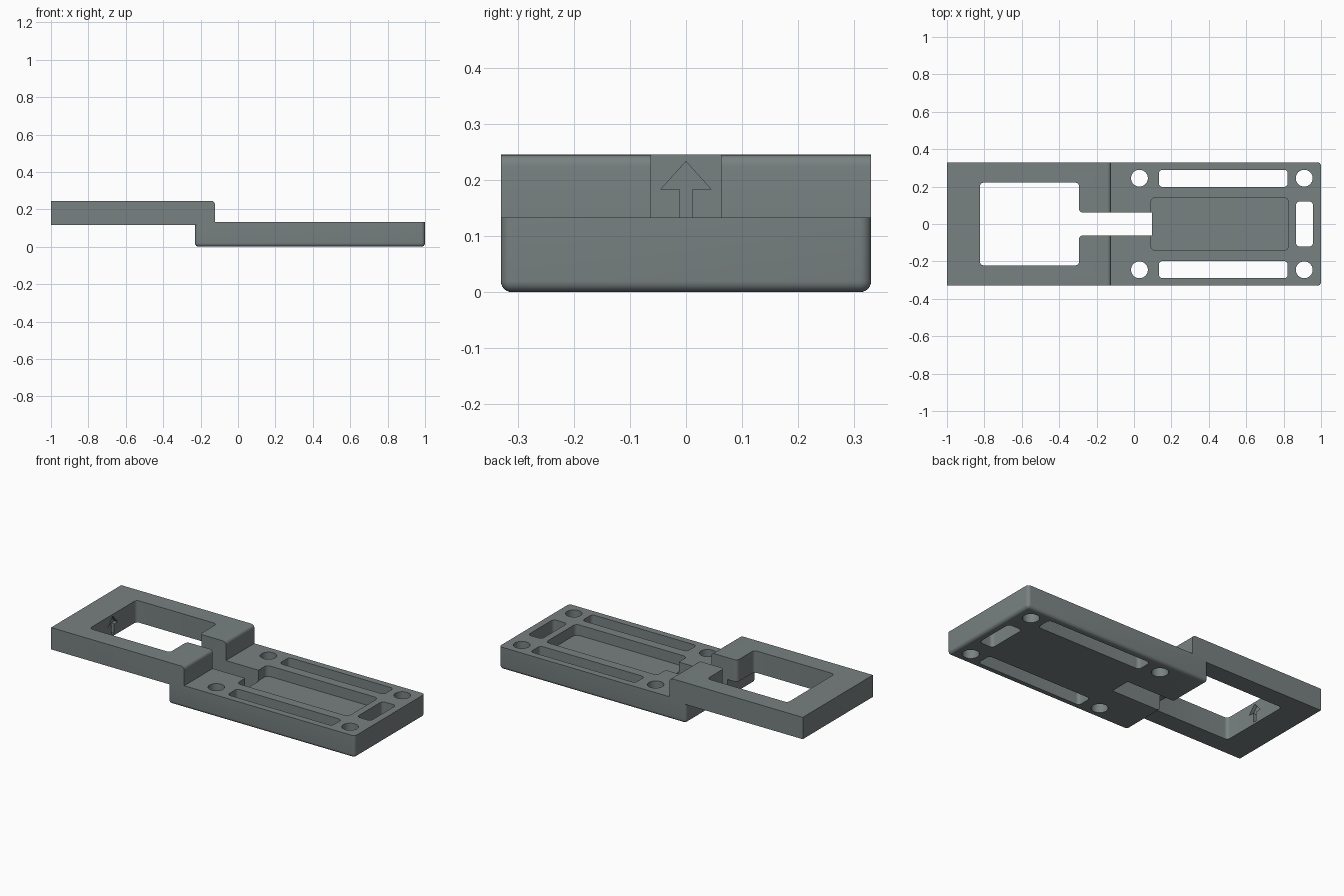
import bpy, bmesh, math
from mathutils import Vector

if "Cube" in bpy.data.objects:
    bpy.data.objects.remove(bpy.data.objects["Cube"])

grey = bpy.data.materials.new("slate grey")
grey.diffuse_color = (0.19, 0.22, 0.22, 1)
grey.use_nodes = True
grey.node_tree.nodes["Principled BSDF"].inputs["Base Color"].default_value = grey.diffuse_color


def finish(name, bm):
    bmesh.ops.recalc_face_normals(bm, faces=bm.faces[:])
    me = bpy.data.meshes.new(name)
    bm.to_mesh(me)
    bm.free()
    me.materials.append(grey)
    ob = bpy.data.objects.new(name, me)
    bpy.context.collection.objects.link(ob)
    return ob


def rounded_box(name, x0, x1, y0, y1, z0, z1, radius=0, pick=None, segments=6):
    """Box whose edges chosen by pick(midpoint, direction) are rounded."""
    bm = bmesh.new()
    bmesh.ops.create_cube(bm, size=1)
    for v in bm.verts:
        v.co = Vector(((x0 + x1) / 2 + v.co.x * (x1 - x0),
                       (y0 + y1) / 2 + v.co.y * (y1 - y0),
                       (z0 + z1) / 2 + v.co.z * (z1 - z0)))
    if radius:
        edges = []
        for e in bm.edges:
            a, b = e.verts[0].co, e.verts[1].co
            if pick((a + b) / 2, (b - a).normalized()):
                edges.append(e)
        bmesh.ops.bevel(bm, geom=edges, offset=radius, segments=segments,
                        profile=0.5, affect='EDGES')
    return finish(name, bm)


def prism(name, points, offset):
    """Extrude a flat outline along an offset."""
    bm = bmesh.new()
    face = bm.faces.new([bm.verts.new(p) for p in points])
    ext = bmesh.ops.extrude_face_region(bm, geom=[face])
    bmesh.ops.translate(bm, vec=offset,
                        verts=[g for g in ext['geom'] if isinstance(g, bmesh.types.BMVert)])
    return finish(name, bm)


def upright(mid, d):
    return abs(d.z) > 0.9


def opening(name, x0, x1, y0, y1, z0=-0.1, radius=0.02):
    return rounded_box(name, x0, x1, y0, y1, z0, 0.4, radius, upright)


def combine(target, tool, operation):
    mod = target.modifiers.new(tool.name, 'BOOLEAN')
    mod.operation, mod.solver, mod.object = operation, 'EXACT', tool
    bpy.context.view_layer.objects.active = target
    bpy.ops.object.modifier_apply(modifier=mod.name)
    bpy.data.objects.remove(tool)


W = 0.33

# Lower plate: rounded upright corners and bottom rim
body = rounded_box("stepped_bracket", -0.23, 1, -W, W, 0, 0.133, 0.02,
                   lambda m, d: abs(d.z) > 0.9 or m.z < 0.01)

# Raised plate: rounded top edge above the step
raised = rounded_box("raised_plate", -1, -0.123, -W, W, 0.115, 0.245, 0.02,
                     lambda m, d: abs(d.y) > 0.9 and m.x > -0.2 and m.z > 0.2)
combine(body, raised, 'UNION')

# Window joined to the narrow slot, with softened corners at the mouth
wx0, wx1, wy, sx, sy, r = -0.824, -0.294, 0.221, 0.095, 0.062, 0.02


def arc(cx, cy, a0, a1, n=6):
    for i in range(n + 1):
        a = math.radians(a0 + (a1 - a0) * i / n)
        yield (cx + r * math.cos(a), cy + r * math.sin(a))


half = [(sx, sy)]
half += arc(wx1 + r, sy + r, 270, 180)
half += arc(wx1 - r, wy - r, 0, 90)
half += arc(wx0 + r, wy - r, 90, 180)
outline = half + [(x, -y) for x, y in reversed(half)]
combine(body, prism("window_cut", [(x, y, -0.1) for x, y in outline],
                    Vector((0, 0, 0.5))), 'DIFFERENCE')

# Shallow pocket, end slot, side slots and screw holes
combine(body, opening("pocket_cut", 0.091, 0.825, -0.142, 0.142, 0.07, 0.025), 'DIFFERENCE')
combine(body, opening("end_slot_cut", 0.866, 0.957, -0.12, 0.12), 'DIFFERENCE')
for s in (-1, 1):
    y0, y1 = sorted((s * 0.198, s * 0.29))
    combine(body, opening("side_slot_cut", 0.133, 0.822, y0, y1), 'DIFFERENCE')
    for x in (0.029, 0.91):
        ring = [(x + 0.045 * math.cos(i * math.tau / 40),
                 s * 0.245 + 0.045 * math.sin(i * math.tau / 40), -0.1) for i in range(40)]
        combine(body, prism("screw_hole_cut", ring, Vector((0, 0, 0.5))), 'DIFFERENCE')

# Arrow engraved in the end wall of the window
arrow = [(0.011, 0.128), (0.011, 0.183), (0.045, 0.183), (0, 0.233),
         (-0.045, 0.183), (-0.011, 0.183), (-0.011, 0.128)]
combine(body, prism("arrow_cut", [(wx0 - 0.02, y, z) for y, z in arrow],
                    Vector((0.05, 0, 0))), 'DIFFERENCE')

bpy.ops.object.select_all(action='DESELECT')
body.select_set(True)
bpy.context.view_layer.objects.active = body
bpy.ops.object.shade_smooth_by_angle(angle=math.radians(30))
